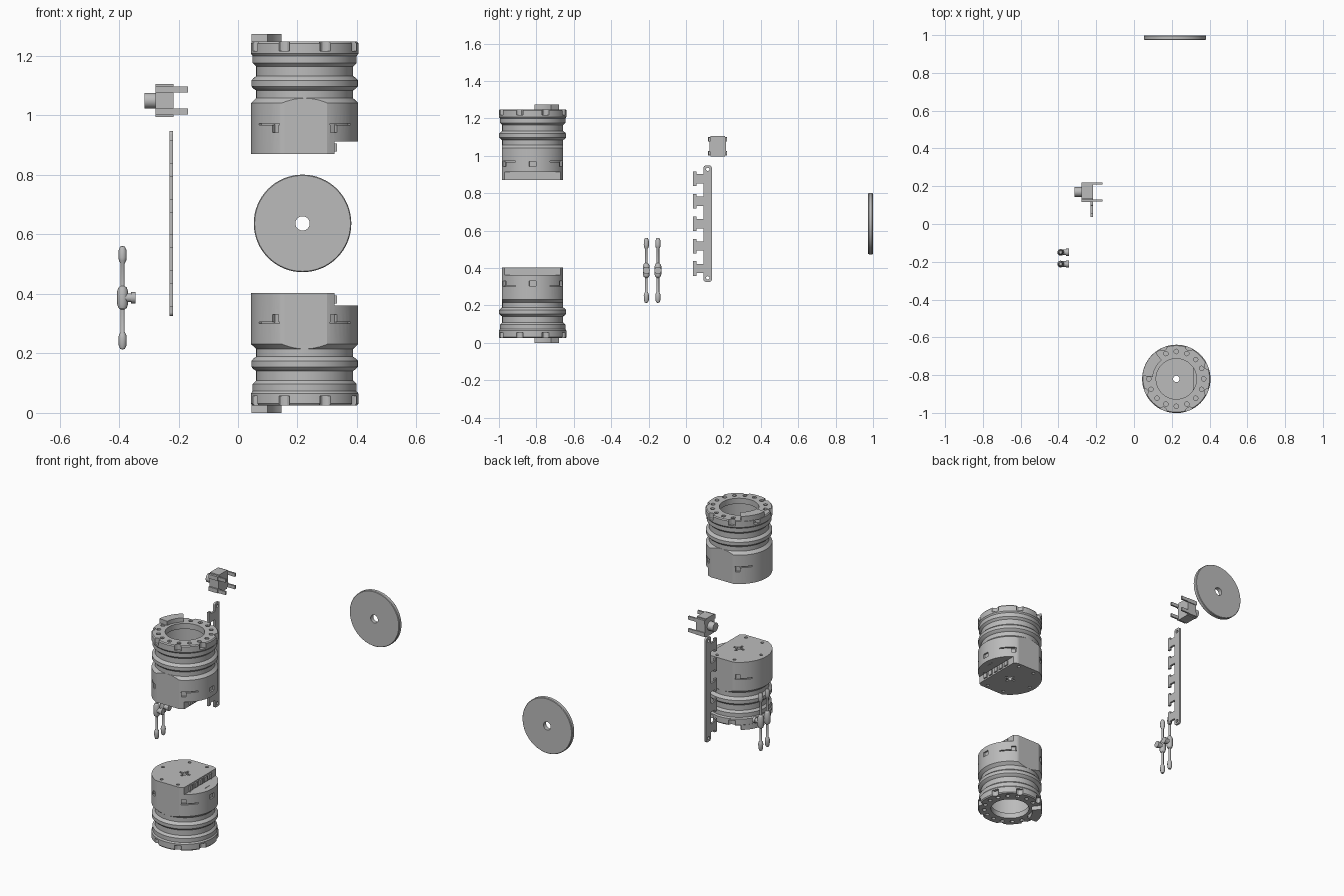
import bpy, bmesh
from math import sin, cos, pi, radians
from mathutils import Matrix, Vector

if "Cube" in bpy.data.objects:
    bpy.data.objects.remove(bpy.data.objects["Cube"])

grey = bpy.data.materials.new("plain grey")
grey.use_nodes = True
grey.diffuse_color = (0.5, 0.5, 0.5, 1)
grey.node_tree.nodes["Principled BSDF"].inputs["Base Color"].default_value = (0.5, 0.5, 0.5, 1)


def finish(bm, name, loc=(0, 0, 0)):
    bmesh.ops.recalc_face_normals(bm, faces=bm.faces)
    me = bpy.data.meshes.new(name)
    bm.to_mesh(me)
    bm.free()
    return place(me, name, loc)


def place(me, name, loc):
    me.materials.clear()
    me.materials.append(grey)
    ob = bpy.data.objects.new(name, me)
    ob.location = loc
    bpy.context.collection.objects.link(ob)
    bpy.ops.object.select_all(action='DESELECT')
    ob.select_set(True)
    bpy.context.view_layer.objects.active = ob
    bpy.ops.object.shade_smooth_by_angle(angle=radians(30))
    return ob


def box(bm, x0, x1, y0, y1, z0, z1):
    mid = Vector((x0 + x1, y0 + y1, z0 + z1)) / 2
    m = Matrix.Translation(mid) @ Matrix.Diagonal((x1 - x0, y1 - y0, z1 - z0, 1))
    bmesh.ops.create_cube(bm, size=1, matrix=m)


def cyl(bm, centre, r, length, axis='Z', segs=16, r2=None):
    turn = {'X': Matrix.Rotation(pi / 2, 4, 'Y'), 'Y': Matrix.Rotation(pi / 2, 4, 'X'),
            'Z': Matrix()}[axis]
    bmesh.ops.create_cone(bm, cap_ends=True, segments=segs, radius1=r,
                          radius2=r if r2 is None else r2, depth=length,
                          matrix=Matrix.Translation(centre) @ turn)


def arc_block(bm, r0, r1, a0, a1, z0, z1, n=10):
    """Block bent around the z axis, angles in degrees."""
    rows = []
    for i in range(n + 1):
        a = radians(a0 + (a1 - a0) * i / n)
        rows.append([bm.verts.new((r * cos(a), r * sin(a), z))
                     for r, z in ((r0, z0), (r1, z0), (r1, z1), (r0, z1))])
    for p, q in zip(rows, rows[1:]):
        for k in range(4):
            bm.faces.new((p[k], p[(k + 1) % 4], q[(k + 1) % 4], q[k]))
    bm.faces.new(rows[0])
    bm.faces.new(rows[-1])


def lathe(bm, profile, segs, closed=False):
    """Turn (radius, height) points around z; radius 0 becomes a pole."""
    rings = []
    for r, z in profile:
        if r == 0:
            rings.append([bm.verts.new((0, 0, z))] * segs)
        else:
            rings.append([bm.verts.new((r * cos(2 * pi * i / segs), r * sin(2 * pi * i / segs), z))
                          for i in range(segs)])
    pairs = list(zip(rings, rings[1:])) + ([(rings[-1], rings[0])] if closed else [])
    for a, b in pairs:
        for i in range(segs):
            j = (i + 1) % segs
            corners = list(dict.fromkeys((a[i], a[j], b[j], b[i])))
            if len(corners) > 2:
                bm.faces.new(corners)


def cut(ob, cutter):
    cutter.hide_render = True
    mod = ob.modifiers.new("cut", 'BOOLEAN')
    mod.operation, mod.solver, mod.object, mod.use_self = 'DIFFERENCE', 'EXACT', cutter, True
    deps = bpy.context.evaluated_depsgraph_get()
    me = bpy.data.meshes.new_from_object(ob.evaluated_get(deps))
    ob.modifiers.clear()
    ob.data = me
    bpy.data.objects.remove(cutter)


# Canister shell: closed end at height 0, open ring at the far end
bm = bmesh.new()
lathe(bm, [(0.017, 0), (0.18, 0), (0.18, 0.172), (0.163, 0.188), (0.163, 0.214),
           (0.172, 0.22), (0.179, 0.228), (0.179, 0.248), (0.172, 0.256), (0.163, 0.262),
           (0.163, 0.294), (0.175, 0.306), (0.175, 0.33), (0.181, 0.338), (0.181, 0.372),
           (0.176, 0.378), (0.107, 0.378), (0.107, 0.345), (0.148, 0.335), (0.148, 0.02),
           (0.017, 0.02)], 64, closed=True)
shell = finish(bm, "shell")

# Everything carved from the shell
bm = bmesh.new()
for s in (-1, 1):
    ys = sorted((s * 0.163, s * 0.25))
    box(bm, -0.25, 0.25, ys[0], ys[1], -0.05, 0.19)
box(bm, 0.1, 0.3, -0.155, 0.155, -0.06, 0.042)
box(bm, -0.034, 0.034, -0.006, 0.006, -0.02, 0.009)
box(bm, -0.006, 0.006, -0.034, 0.034, -0.02, 0.0091)
for k in range(16):
    a = 2 * pi * k / 16
    cyl(bm, (0.145 * cos(a), 0.145 * sin(a), 0.38), 0.012, 0.03, segs=12)
for k in range(8):
    a = 2 * pi * (k + 0.5) / 8
    cyl(bm, (0.183 * cos(a), 0.183 * sin(a), 0.38), 0.02, 0.066, segs=12)
for a in (70, 115, 180, 245, 290):
    cyl(bm, (0.145 * cos(radians(a)), 0.145 * sin(radians(a)), 0), 0.009, 0.02, segs=12)
for base, s in ((0, 1), (180, -1), (180, 1), (360, -1)):
    arc_block(bm, 0.17, 0.2, base + s * 31, base + s * 62, 0.097, 0.103)
    arc_block(bm, 0.166, 0.201, base + s * 53, base + s * 61, 0.072, 0.099, 3)
arc_block(bm, 0.17, 0.2, -6, 6, 0.072, 0.1, 3)
cut(shell, finish(bm, "shell_cutter"))

# Step wall, step roof, ribs and rim tab joined to the shell
bm = bmesh.new()
bm.from_mesh(shell.data)
bpy.data.objects.remove(shell)
box(bm, 0.088, 0.1, -0.12, 0.12, 0.004, 0.054)
box(bm, 0.089, 0.145, -0.098, 0.098, 0.042, 0.053)
for k in range(-2, 3):
    box(bm, 0.099, 0.108, k * 0.045 - 0.013, k * 0.045 + 0.013, 0.008, 0.036)
arc_block(bm, 0.125, 0.18, 128, 175, 0.37, 0.403)
bmesh.ops.recalc_face_normals(bm, faces=bm.faces)
upper = bm.copy()
bmesh.ops.scale(bm, vec=(1, 1, -1), verts=bm.verts)
finish(upper, "upper_canister", (0.224, -0.82, 0.87))
finish(bm, "lower_canister", (0.224, -0.82, 0.403))

# Round end plate with a centre hole
bm = bmesh.new()
lathe(bm, [(0.024, -0.0125), (0.161, -0.0125), (0.164, -0.009), (0.164, 0.009),
           (0.161, 0.0125), (0.024, 0.0125)], 64, closed=True)
bmesh.ops.rotate(bm, matrix=Matrix.Rotation(pi / 2, 3, 'X'), verts=bm.verts)
finish(bm, "round_plate", (0.217, 0.9865, 0.637))

# Toothed rack: rounded spine with two screw holes, five hooked teeth
bm = bmesh.new()
box(bm, -0.006, 0.006, -0.022, 0.022, -0.311, 0.311)
ends = [e for e in bm.edges if abs((e.verts[0].co - e.verts[1].co).x) > 0.01]
bmesh.ops.bevel(bm, geom=ends, offset=0.012, segments=4, affect='EDGES', profile=0.5)
spine = finish(bm, "spine")
bm = bmesh.new()
for s in (-1, 1):
    cyl(bm, (0, 0, s * 0.29), 0.009, 0.05, 'X')
cut(spine, finish(bm, "spine_cutter"))
bm = bmesh.new()
bm.from_mesh(spine.data)
bpy.data.objects.remove(spine)
for k in range(-2, 3):
    z = k * 0.12
    box(bm, -0.006, 0.006, -0.062, -0.02, z - 0.025, z + 0.025)
    box(bm, -0.006, 0.006, -0.079, -0.06, z - 0.039, z + 0.039)
finish(bm, "toothed_rack", (-0.224, 0.116, 0.637))

# Push switch: block, round button and four flat legs
bm = bmesh.new()
box(bm, -0.03, 0.03, -0.038, 0.038, -0.055, 0.055)
box(bm, -0.03, 0.03, -0.045, 0.045, -0.026, 0.026)
cyl(bm, (-0.048, 0, 0), 0.026, 0.038, 'X', 24)
for sy in (-1, 1):
    for sz in (-1, 1):
        y, z = sy * 0.045, sz * 0.037
        box(bm, -0.03, 0.079, y - 0.005, y + 0.005, z - 0.01, z + 0.01)
        box(bm, -0.03, 0.03, y - 0.008, y + 0.005, z - 0.012, z + 0.012)
finish(bm, "push_switch", (-0.247, 0.17, 1.05))

# Pair of levers: slim rod with bulb ends, a hub and a side peg
for name, y in (("front_lever", -0.212), ("back_lever", -0.15)):
    bm = bmesh.new()
    half = [(0.018, 0.022), (0.014, 0.034), (0.007, 0.04), (0.007, 0.115), (0.012, 0.124),
            (0.014, 0.135), (0.013, 0.16), (0.008, 0.172), (0, 0.174)]
    lathe(bm, [(r, -z) for r, z in reversed(half)] + half, 16)
    cyl(bm, (0.022, 0, 0), 0.015, 0.042, 'X')
    cyl(bm, (0.036, 0, 0), 0.019, 0.015, 'X')
    finish(bm, name, (-0.388, y, 0.387))
